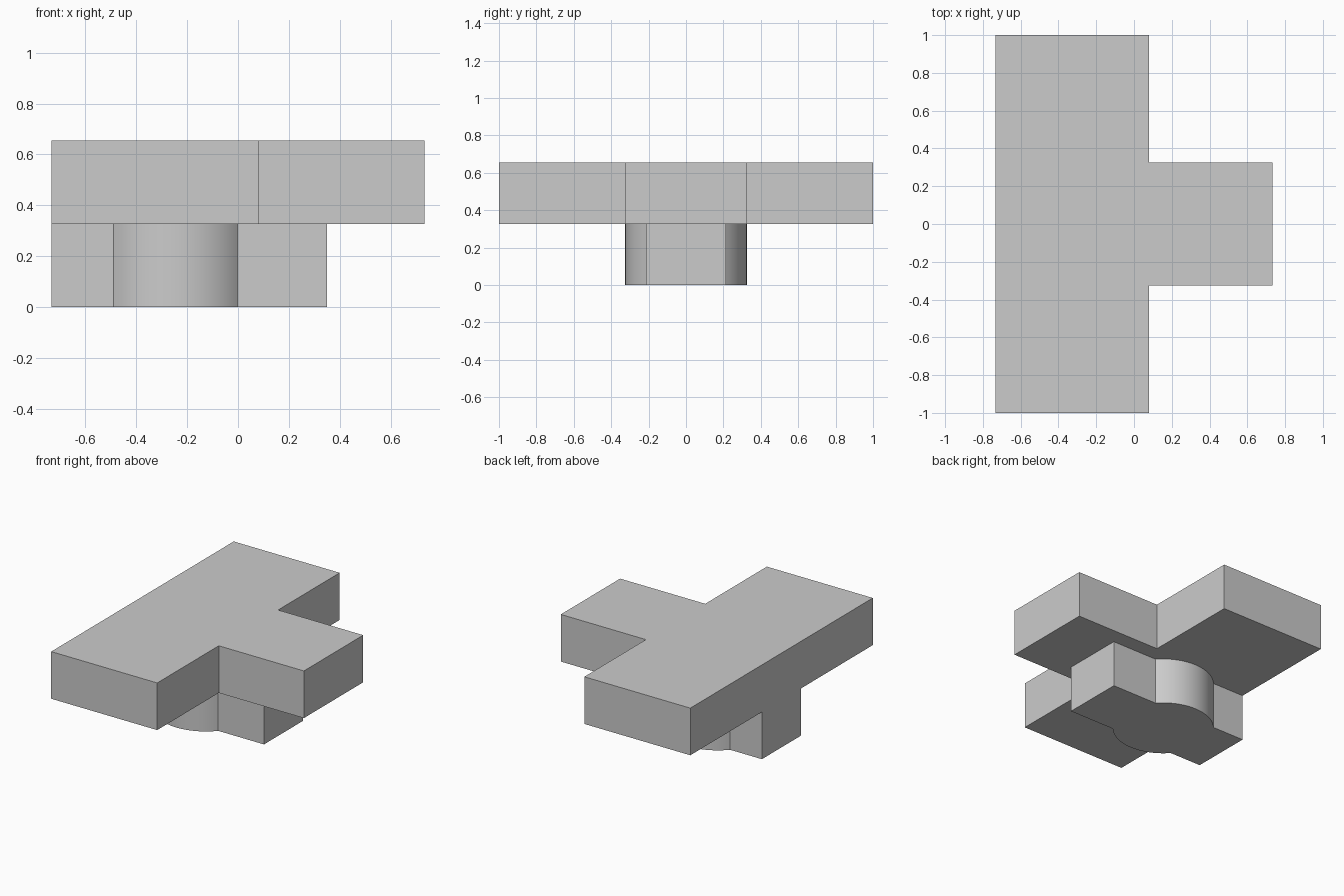
import bpy, bmesh, math

cube = bpy.data.objects.get("Cube")
if cube:
    bpy.data.objects.remove(cube, do_unlink=True)

LEFT, RIGHT = -0.733, 0.733
PLATE_Z, TOP_Z = 0.327, 0.654
HALF = 0.325            # half width of the stem, and radius of the boss

grey = bpy.data.materials.new("plain_grey")
grey.use_nodes = True
colour = (0.6, 0.6, 0.6, 1)
grey.diffuse_color = colour
grey.node_tree.nodes["Principled BSDF"].inputs["Base Color"].default_value = colour


def extrude_outline(name, half_outline, z0, z1):
    """Mirror a half outline (y > 0, left to right) across y = 0 and extrude it."""
    outline = half_outline + [(x, -y) for x, y in reversed(half_outline)]
    bm = bmesh.new()
    base = bm.faces.new([bm.verts.new((x, y, z0)) for x, y in outline])
    top = bmesh.ops.extrude_face_region(bm, geom=[base])["geom"]
    bmesh.ops.translate(bm, vec=(0, 0, z1 - z0),
                        verts=[v for v in top if isinstance(v, bmesh.types.BMVert)])
    bmesh.ops.recalc_face_normals(bm, faces=bm.faces)
    mesh = bpy.data.meshes.new(name)
    bm.to_mesh(mesh)
    bm.free()
    mesh.materials.append(grey)
    obj = bpy.data.objects.new(name, mesh)
    bpy.context.collection.objects.link(obj)
    return obj


# T-shaped top plate
plate = extrude_outline("top_plate", [(LEFT, 1), (0.08, 1), (0.08, HALF), (RIGHT, HALF)],
                        PLATE_Z, TOP_Z)

# Narrow rail underneath, bulging into a round boss
RAIL, BOSS_X, STEPS = 0.215, -0.245, 32
start = math.asin(RAIL / HALF)
angles = [math.pi - start - (math.pi - 2 * start) * i / STEPS for i in range(STEPS + 1)]
arc = [(BOSS_X + HALF * math.cos(a), HALF * math.sin(a)) for a in angles]
rail = extrude_outline("bottom_rail", [(LEFT, RAIL)] + arc + [(0.35, RAIL)], 0, PLATE_Z)

# Smooth the boss, keeping all corners sharp
for obj in (plate, rail):
    bpy.ops.object.select_all(action="DESELECT")
    obj.select_set(True)
    bpy.context.view_layer.objects.active = obj
    bpy.ops.object.shade_smooth_by_angle(angle=math.radians(25))
